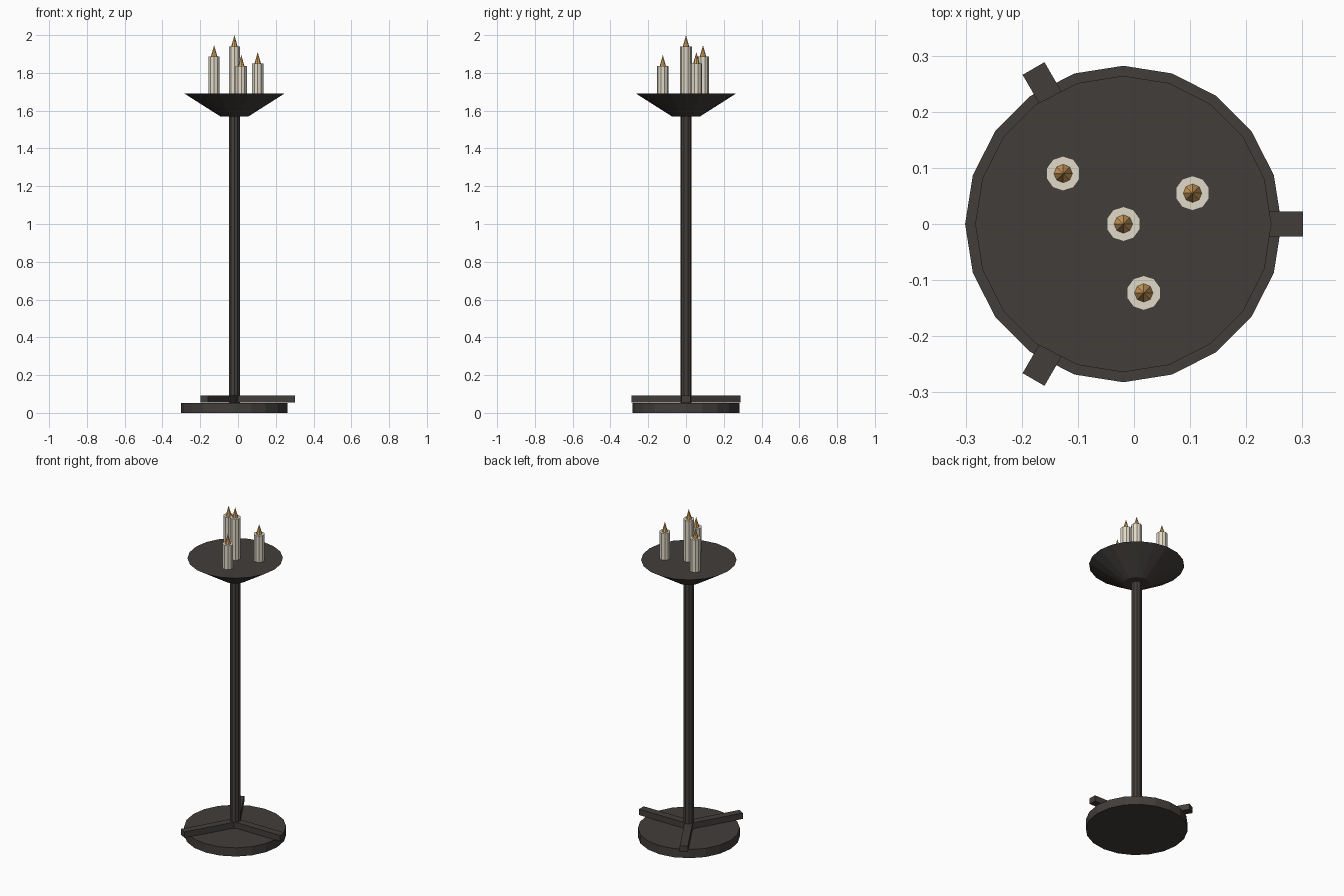
import bpy, bmesh
from math import radians, cos, sin
from mathutils import Matrix

if "Cube" in bpy.data.objects:
    bpy.data.objects.remove(bpy.data.objects["Cube"])

AXIS_X = -0.019


def material(name, rgb):
    m = bpy.data.materials.new(name)
    m.diffuse_color = (*rgb, 1)
    m.use_nodes = True
    m.node_tree.nodes["Principled BSDF"].inputs["Base Color"].default_value = m.diffuse_color
    return m


IRON = material("dark_iron", (0.055, 0.048, 0.043))
WAX = material("wax", (0.75, 0.70, 0.58))
FLAME = material("flame", (0.70, 0.38, 0.12))


def finish(bm, name, mat):
    mesh = bpy.data.meshes.new(name)
    bmesh.ops.recalc_face_normals(bm, faces=bm.faces)
    bm.to_mesh(mesh)
    bm.free()
    mesh.materials.append(mat)
    obj = bpy.data.objects.new(name, mesh)
    bpy.context.collection.objects.link(obj)
    return obj


def cone(name, mat, sides, r1, r2, z1, z2, x=0, y=0):
    bm = bmesh.new()
    bmesh.ops.create_cone(bm, cap_ends=True, segments=sides, radius1=r1, radius2=r2,
                          depth=z2 - z1,
                          matrix=Matrix.Translation((AXIS_X + x, y, (z1 + z2) / 2)))
    bmesh.ops.remove_doubles(bm, verts=bm.verts, dist=1e-5)
    return finish(bm, name, mat)


# base disc, post and drip pan
cone("base_disc", IRON, 20, 0.282, 0.282, 0, 0.053)
cone("post", IRON, 10, 0.03, 0.03, 0.053, 1.575)
cone("drip_pan", IRON, 20, 0.075, 0.264, 1.57, 1.69)

# three flat feet radiating from the post
for i in range(3):
    bm = bmesh.new()
    bmesh.ops.create_cube(bm, size=1, matrix=Matrix.Translation((AXIS_X, 0, 0.073))
                          @ Matrix.Rotation(radians(120 * i), 4, 'Z')
                          @ Matrix.Translation((0.16, 0, 0))
                          @ Matrix.Diagonal((0.32, 0.045, 0.036, 1)))
    finish(bm, f"foot_{i + 1}", IRON)

# candles with flames: distance from the axis, angle, height of the wax top
candles = [(0, 0, 1.941), (0.135, 24, 1.851), (0.14, 140, 1.888), (0.128, -73.5, 1.836)]
for i, (d, a, top) in enumerate(candles, 1):
    x, y = d * cos(radians(a)), d * sin(radians(a))
    cone(f"candle_{i}", WAX, 10, 0.031, 0.031, 1.685, top, x, y)
    cone(f"candle_flame_{i}", FLAME, 8, 0.0165, 0, top, top + 0.059, x, y)
